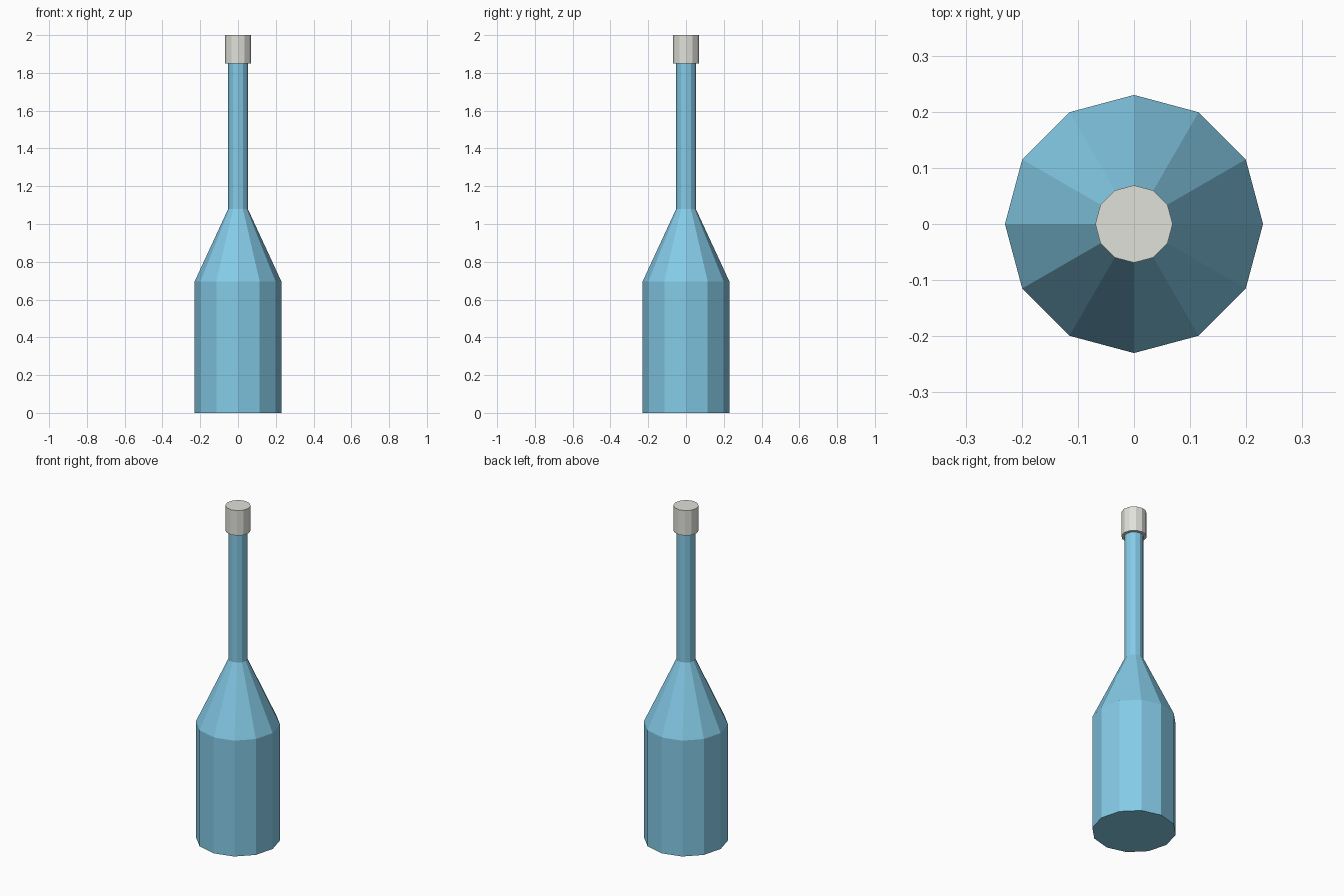
import bpy, bmesh, math

if "Cube" in bpy.data.objects:
    bpy.data.objects.remove(bpy.data.objects["Cube"])

SIDES = 12


def material(name, rgb):
    m = bpy.data.materials.new(name)
    m.diffuse_color = (*rgb, 1.0)
    m.use_nodes = True
    m.node_tree.nodes["Principled BSDF"].inputs["Base Color"].default_value = m.diffuse_color
    return m


def lathe(name, profile, mat):
    """Closed faceted solid from (radius, z) rings, bottom to top."""
    bm = bmesh.new()
    rings = []
    for r, z in profile:
        rings.append([bm.verts.new((r * math.cos(2 * math.pi * i / SIDES),
                                    r * math.sin(2 * math.pi * i / SIDES), z))
                      for i in range(SIDES)])
    for low, high in zip(rings, rings[1:]):
        for i in range(SIDES):
            j = (i + 1) % SIDES
            bm.faces.new((low[i], low[j], high[j], high[i]))
    bm.faces.new(rings[0][::-1])
    bm.faces.new(rings[-1])
    mesh = bpy.data.meshes.new(name)
    bm.to_mesh(mesh)
    bm.free()
    mesh.materials.append(mat)
    obj = bpy.data.objects.new(name, mesh)
    bpy.context.collection.objects.link(obj)
    return obj


blue = material("sky_blue_glass", (0.242, 0.617, 0.831))
grey = material("pale_grey_cap", (0.75, 0.75, 0.70))

# Body, sloped shoulder and slim neck
lathe("bottle", [(0.23, 0), (0.23, 0.695), (0.052, 1.08), (0.052, 1.86)], blue)

# Stopper cap
lathe("cap", [(0.069, 1.85), (0.069, 2.0)], grey)
